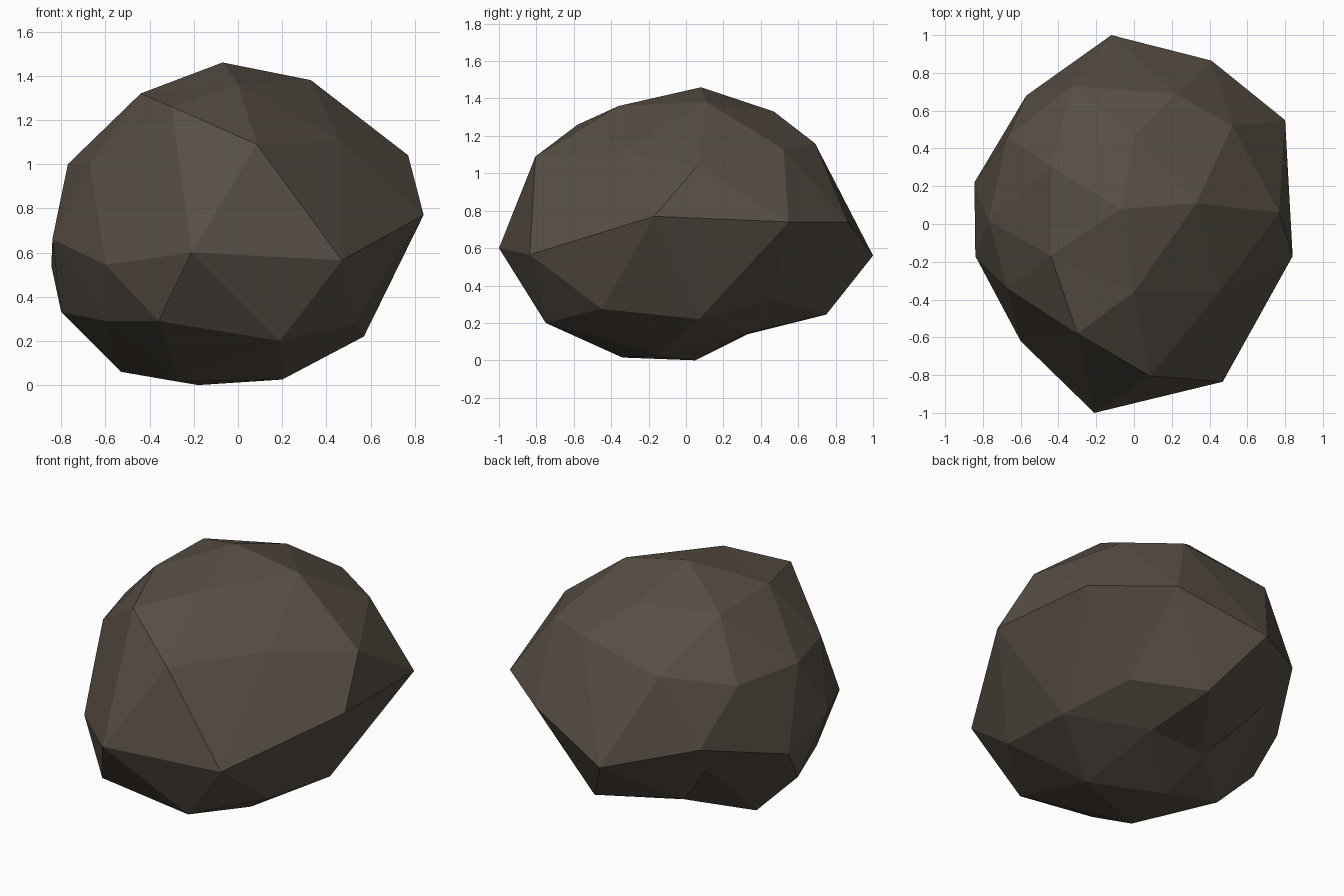
import bpy, bmesh, math

# Sculpted positions of a low-poly boulder, ring by ring from the bottom up,
# each ring running counter-clockwise from +x
RINGS = [
    [(-.18, .05, 0)],
    [(.16, .34, .15), (-.22, .33, .14), (-.53, .08, .06), (-.27, -.34, .015), (.20, -.16, .025)],
    [(.57, .07, .22), (.09, .75, .245), (-.50, .51, .47), (-.60, -.40, .29), (.19, -.75, .20)],
    [(.42, .46, .32), (-.29, .50, .23), (-.80, .07, .33), (-.36, -.79, .29), (.53, -.45, .275)],
    [(.80, .55, .74), (.41, .865, .74), (-.12, 1.0, .56), (-.57, .68, .665), (-.845, .22, .54),
     (-.84, -.17, .66), (-.60, -.62, .545), (-.21, -1.0, .60), (.47, -.835, .565), (.84, -.17, .77)],
    [(.77, .06, 1.04), (.22, .69, 1.16), (-.67, .46, 1.0), (-.67, -.34, 1.0), (.085, -.805, 1.09)],
    [(.52, .52, 1.13), (-.33, .73, 1.065), (-.77, .02, 1.0), (-.30, -.58, 1.26), (.46, -.35, 1.11)],
    [(.33, .11, 1.38), (0, .47, 1.33), (-.44, .30, 1.31), (-.44, -.17, 1.32), (0, -.36, 1.36)],
    [(-.07, .08, 1.46)],
]


def ring_order(v):
    """Sort by height ring, then by angle around the vertical axis."""
    return (round(v.co.z * 10), (math.atan2(v.co.y, v.co.x) + .1) % math.tau)


# Icosphere whose vertices are pushed to the sculpted positions
bm = bmesh.new()
bmesh.ops.create_icosphere(bm, subdivisions=2, radius=1)
for v, p in zip(sorted(bm.verts, key=ring_order), [p for r in RINGS for p in r]):
    v.co = p
bmesh.ops.recalc_face_normals(bm, faces=bm.faces)

mesh = bpy.data.meshes.new("boulder")
bm.to_mesh(mesh)
bm.free()

# Brown stone
stone = bpy.data.materials.new("brown stone")
stone.diffuse_color = (.095, .077, .058, 1)
mesh.materials.append(stone)

bpy.context.collection.objects.link(bpy.data.objects.new("boulder", mesh))
